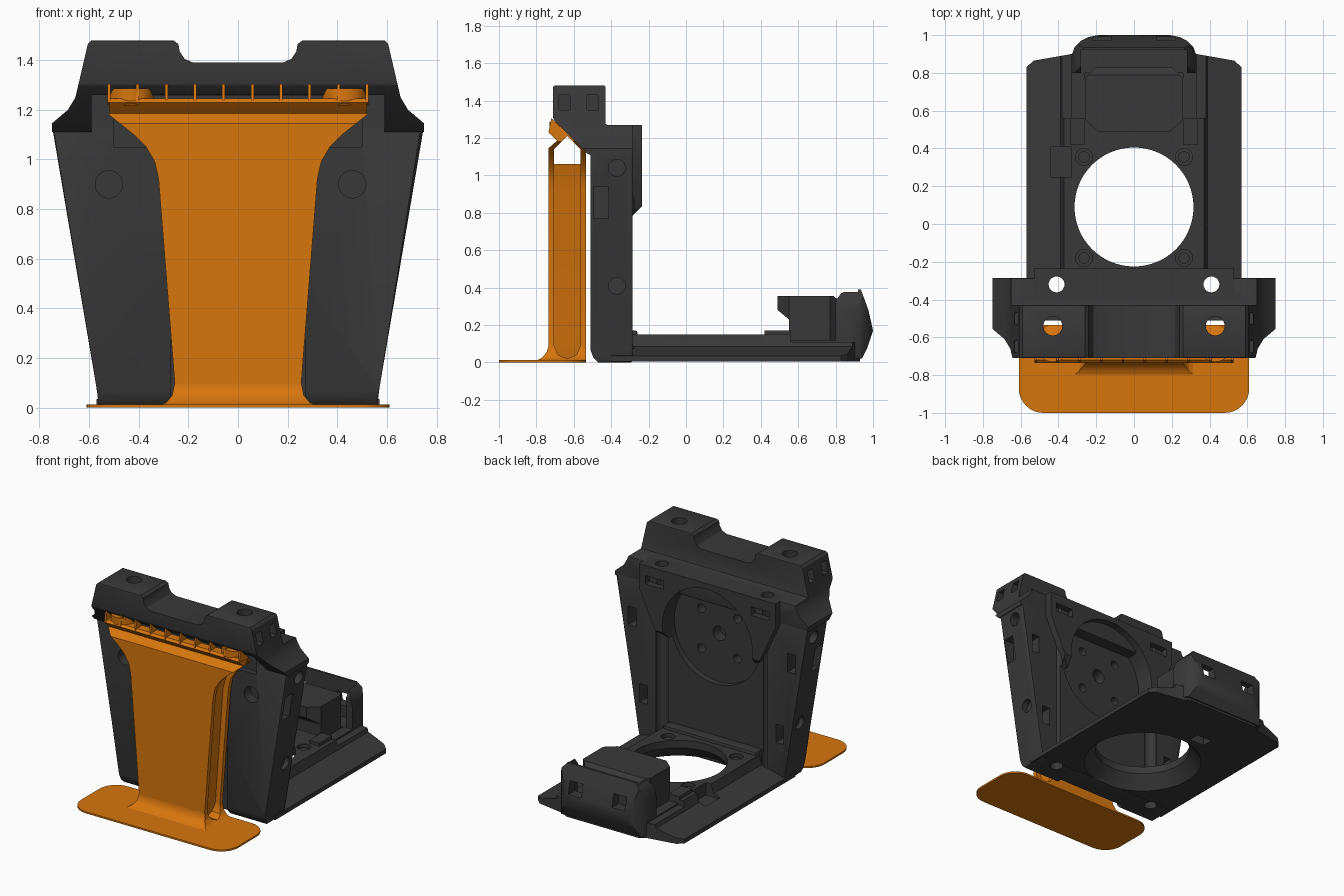
import bpy, bmesh, math

if "Cube" in bpy.data.objects:
    bpy.data.objects.remove(bpy.data.objects["Cube"])


def material(name, rgb):
    m = bpy.data.materials.new(name)
    m.use_nodes = True
    m.diffuse_color = (*rgb, 1)
    m.node_tree.nodes["Principled BSDF"].inputs["Base Color"].default_value = (*rgb, 1)
    return m


DARK = material("charcoal", (0.04, 0.04, 0.04))
ORANGE = material("orange", (0.68, 0.18, 0.004))


def finish(name, bm, mat):
    bmesh.ops.recalc_face_normals(bm, faces=bm.faces)
    me = bpy.data.meshes.new(name)
    bm.to_mesh(me)
    bm.free()
    me.materials.append(mat)
    ob = bpy.data.objects.new(name, me)
    bpy.context.collection.objects.link(ob)
    return ob


def prism(name, pts, axis, lo, hi, mat=DARK, bevel=0):
    """Extrude a 2D profile along an axis; x takes (y, z), y takes (x, z), z takes (x, y)."""
    place = {"x": lambda p, t: (t, *p), "y": lambda p, t: (p[0], t, p[1]), "z": lambda p, t: (*p, t)}[axis]
    bm = bmesh.new()
    a = [bm.verts.new(place(p, lo)) for p in pts]
    b = [bm.verts.new(place(p, hi)) for p in pts]
    bm.faces.new(a)
    bm.faces.new(b)
    for i in range(len(pts)):
        j = (i + 1) % len(pts)
        bm.faces.new((a[i], a[j], b[j], b[i]))
    if bevel:
        bmesh.ops.bevel(bm, geom=bm.edges[:], offset=bevel, segments=2, affect="EDGES", profile=0.5)
    return finish(name, bm, mat)


def box(name, x, y, z, mat=DARK, bevel=0):
    return prism(name, [(x[0], y[0]), (x[1], y[0]), (x[1], y[1]), (x[0], y[1])], "z", *z, mat, bevel)


def circle(u, v, r, n=32):
    return [(u + r * math.cos(2 * math.pi * i / n), v + r * math.sin(2 * math.pi * i / n)) for i in range(n)]


def rounded(x0, x1, y0, y1, r, n=8):
    pts = []
    corners = [(x1 - r, y1 - r), (x0 + r, y1 - r), (x0 + r, y0 + r), (x1 - r, y0 + r)]
    for k, (cx, cy) in enumerate(corners):
        for i in range(n + 1):
            t = math.pi / 2 * (k + i / n)
            pts.append((cx + r * math.cos(t), cy + r * math.sin(t)))
    return pts


def mirror(pts):
    return pts + [(-u, v) for u, v in reversed(pts)]


def combine(ob, tools, op="DIFFERENCE"):
    for t in tools:
        m = ob.modifiers.new("cut", "BOOLEAN")
        m.operation, m.solver, m.object = op, "EXACT", t
        dg = bpy.context.evaluated_depsgraph_get()
        me = bpy.data.meshes.new_from_object(ob.evaluated_get(dg))
        ob.modifiers.clear()
        ob.data = me
        bpy.data.objects.remove(t)
    return ob


SIDES = (-1, 1)


def span(s, a, b):
    return sorted((s * a, s * b))


def bolt_holes():
    return [prism("c", circle(s * 0.41, -0.32, 0.042), "z", -1, 2) for s in SIDES]


# Upright wall with a recessed rear panel, side ribs and a hollow lower front
wall = prism("upright_wall", mirror([(0.56, 0), (0.57, 0.08), (0.75, 1.14)]), "y", -0.51, -0.285, bevel=0.012)
cuts = [box("c", (-0.42, 0.42), (-0.33, 0), (0.15, 1.05)),
        box("c", (-0.5, 0.5), (-0.6, -0.47), (1.05, 1.3)),
        prism("c", circle(0, 0.88, 0.35, 48), "y", -0.37, 0),
        prism("c", [(-0.6, -0.1), (-0.44, -0.1), (-0.44, 0.3), (-0.515, 0.52), (-0.6, 0.52)], "x", -0.27, 0.27),
        prism("c", [(-0.53, -0.02), (-0.53, 0.065), (-0.51, 0.065), (-0.495, 0.025), (-0.45, -0.02)], "x", -1, 1)]
cuts += [prism("c", circle(x, 0.9, 0.055), "y", -0.6, -0.44) for x in (-0.52, 0.46)] + bolt_holes()
for s in SIDES:
    cuts += [prism("c", circle(-0.37, 0.41, 0.045), "x", *span(s, 0.59, 1)),
             prism("c", circle(-0.37, 1.04, 0.045), "x", *span(s, 0.68, 1)),
             box("c", span(s, 0.64, 1), (-0.495, -0.415), (0.77, 0.94)),
             box("c", span(s, 0.59, 0.65), (-0.38, 0), (0.79, 0.92)),
             box("c", span(s, 0.5, 0.56), (-0.38, 0), (0.27, 0.4))]
combine(wall, cuts)

# Rear mounting block with a round seat and screw holes
block = prism("rear_mount_block", mirror([(0.34, 0.78), (0.4, 0.82), (0.53, 1.1), (0.53, 1.27)]), "y", -0.37, -0.235)
cuts = [prism("c", [(-0.3, 0.77), (-0.22, 0.77), (-0.22, 0.85)], "x", -1, 1),
        prism("c", circle(0, 0.88, 0.35, 48), "y", -0.5, 0)] + bolt_holes()
cuts += [box("c", span(s, 0.34, 0.48), (-0.28, 0), (1.14, 1.2)) for s in SIDES]
combine(block, cuts)
seat_holes = [(0, 0.87, 0.05)] + [(0.14 * a, 0.87 + 0.14 * b, 0.03) for a in SIDES for b in SIDES]
combine(wall, [prism("c", circle(*h, 24), "y", -0.45, 0) for h in seat_holes])

# Overhanging header with a central notch and a pocket underneath
header = prism("header", mirror([(0.18, 1.39), (0.215, 1.405), (0.235, 1.435), (0.24, 1.465), (0.26, 1.48),
                                 (0.59, 1.48), (0.605, 1.465), (0.655, 1.25), (0.685, 1.2), (0.75, 1.145),
                                 (0.75, 1.11)]), "y", -0.75, -0.2)
side = prism("c", [(-0.71, 1.3), (-0.71, 1.48), (-0.43, 1.48), (-0.43, 1.27), (-0.285, 1.27), (-0.285, 1.11),
                   (-0.52, 1.11)], "x", -1, 1, bevel=0.008)
combine(header, [side], "INTERSECT")
cuts = [box("c", (-0.59, 0.59), (-0.8, -0.51), (1, 1.26)),
        box("c", (-0.5, 0.5), (-0.6, -0.47), (1.05, 1.255))] + bolt_holes()
for s in SIDES:
    cuts.append(prism("c", circle(s * 0.43, -0.54, 0.05), "z", 1, 2))
    cuts += [box("c", span(s, 0.57, 1), (y - 0.03, y + 0.03), (1.35, 1.43)) for y in (-0.65, -0.5)]
combine(header, cuts)

# Base with sloping flanges and a large flared hole
base = prism("base_plate", mirror([(0.57, 0.005), (0.57, 0.035), (0.39, 0.085), (0.37, 0.148)]), "y", -0.4, 0.95)
plan = prism("c", mirror([(0.57, -0.4), (0.57, 0.83), (0.53, 0.865), (0.33, 0.9), (0.28, 0.93)]), "z", -1, 1)
combine(base, [plan], "INTERSECT")
bm = bmesh.new()
bmesh.ops.create_cone(bm, cap_ends=True, segments=64, radius1=0.4, radius2=0.315, depth=0.1)
bmesh.ops.translate(bm, verts=bm.verts, vec=(0, 0.09, 0.045))
cuts = [finish("c", bm, DARK), prism("c", circle(0, 0.09, 0.315, 64), "z", -1, 1),
        box("c", (-0.6, 0.6), (0.56, 1), (0.11, 0.3)),
        box("c", (-0.44, -0.33), (0.25, 0.41), (0.06, 0.3)),
        box("c", (-0.17, -0.05), (0.52, 0.6), (-0.1, 0.07))] + bolt_holes()
cuts += [prism("c", circle(s * 0.265, y, 0.045), "z", 0.11, 1) for s in SIDES for y in (-0.18, 0.355)]
combine(base, cuts)
for s in SIDES:
    n = "left" if s > 0 else "right"
    for y in (-0.18, 0.355):
        prism(n + "_base_screw", circle(s * 0.265, y, 0.03, 20), "z", 0.1, 0.13)
    box(n + "_rail", span(s, 0.26, 0.34), (0.42, 0.56), (0.1, 0.17))
    box(n + "_rear_rail", span(s, 0.26, 0.33), (0.56, 0.9), (0.05, 0.12))
box("wall_foot_strip", (-0.36, 0.36), (-0.34, -0.26), (0.1, 0.17), bevel=0.008)

# Raised rear pad
pad = prism("rear_pad", mirror([(0.19, 0.49), (0.26, 0.55), (0.26, 0.77), (0.2, 0.83)]), "z", 0.1, 0.355)
combine(pad, [prism("c", [(0.49, 0.355), (0.49, 0.28), (0.55, 0.23), (0.55, 0.1), (0.83, 0.1), (0.83, 0.32),
                          (0.79, 0.355)], "x", -1, 1)], "INTERSECT")

# Curved rear clip, hollow on its inner side
clip = prism("rear_clip", mirror([(0.33, 0.8), (0.33, 0.89), (0.315, 0.935), (0.28, 0.97), (0.24, 0.99), (0.19, 1)]),
             "z", 0, 0.5)
combine(clip, [prism("c", [(0.8, 0.04), (0.8, 0.33), (0.83, 0.37), (0.88, 0.39), (0.935, 0.39), (0.975, 0.28),
                           (1, 0.17), (0.97, 0.08), (0.94, 0.02)], "x", -1, 1),
               prism("c", mirror([(0.33, 0), (0.33, 0.27), (0.31, 0.34), (0.26, 0.4)]), "y", 0, 2)], "INTERSECT")
cuts = [box("c", (-0.28, 0.28), (0.7, 0.92), (0.12, 0.5))]
cuts += [box("c", span(s, 0.12, 0.22), (0.85, 1.1), (0.2, 0.29)) for s in SIDES]
combine(clip, cuts)

# Orange foot and flared stem
prism("stand_foot", rounded(-0.61, 0.61, -1, -0.535, 0.13), "z", 0, 0.012, ORANGE)
stem_edge = [(0.33, 0.005), (0.29, 0.02), (0.265, 0.05), (0.255, 0.1), (0.32, 0.92), (0.335, 0.99), (0.37, 1.05),
             (0.42, 1.1), (0.52, 1.18), (0.52, 1.25)]
stem = prism("stand_stem", mirror(stem_edge), "y", -0.9, -0.5, ORANGE)
stem_side = prism("c", [(-0.81, 0.005), (-0.77, 0.025), (-0.745, 0.055), (-0.735, 0.09), (-0.735, 1.145),
                        (-0.69, 1.185), (-0.735, 1.23), (-0.72, 1.245), (-0.66, 1.245), (-0.535, 1.13),
                        (-0.535, 0.005)], "x", -1, 1, ORANGE)
combine(stem, [stem_side], "INTERSECT")
slot = [(-0.705, 0.09), (-0.685, 0.04), (-0.635, 0.02), (-0.585, 0.04), (-0.565, 0.09), (-0.565, 1.14),
        (-0.635, 1.21), (-0.705, 1.14)]
combine(stem, [prism("c", slot, "x", -1, 1, ORANGE)])
prism("stem_core", mirror([(0.2, 0.01), (0.22, 0.1), (0.28, 0.92), (0.32, 1.06)]), "y", -0.71, -0.56, ORANGE)

# Comb of ribs and round pegs along the stem top
for i in range(10):
    x = -0.52 + i * 0.1155
    prism("comb_rib", [(-0.735, 1.23), (-0.72, 1.305), (-0.63, 1.22), (-0.66, 1.22)], "x", x - 0.006, x + 0.006, ORANGE)
for s in SIDES:
    peg = prism("round_peg", circle(s * 0.43, -0.64, 0.09), "z", 1.22, 1.285, ORANGE)
    combine(peg, [prism("c", [(-0.8, 1.4), (-0.53, 1.13), (-0.4, 1.13), (-0.4, 1.4)], "x", -1, 1, ORANGE)])

# Smooth curved walls while keeping edges crisp
bpy.ops.object.select_all(action="DESELECT")
for ob in bpy.context.scene.objects:
    if ob.type == "MESH":
        ob.select_set(True)
        bpy.context.view_layer.objects.active = ob
bpy.ops.object.shade_smooth_by_angle(angle=math.radians(30))
